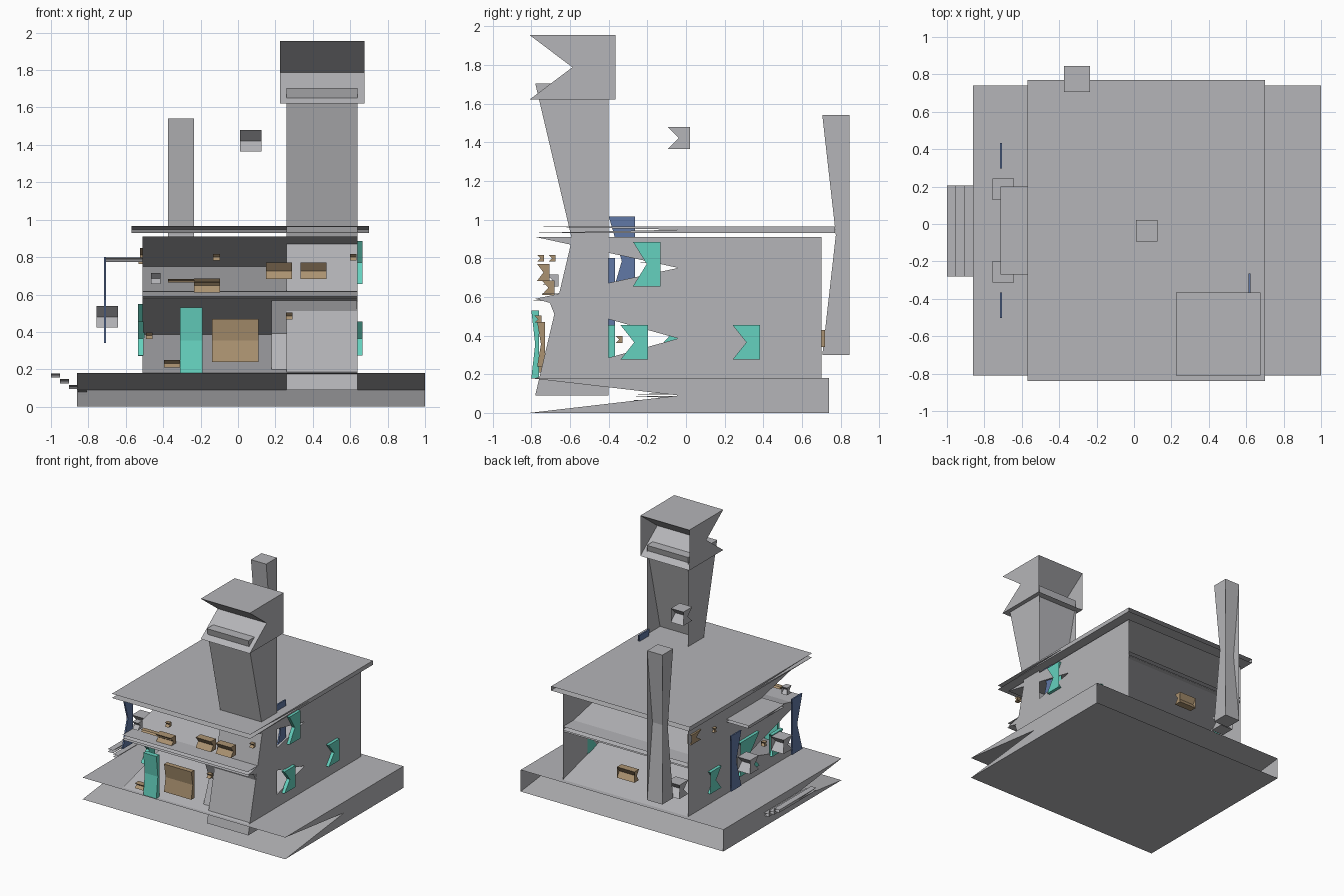
import bpy
import bmesh

old = bpy.data.objects.get("Cube")
if old:
    bpy.data.objects.remove(old, do_unlink=True)


def material(name, rgb):
    m = bpy.data.materials.new(name)
    m.use_nodes = True
    m.diffuse_color = (*rgb, 1)
    m.node_tree.nodes["Principled BSDF"].inputs["Base Color"].default_value = (*rgb, 1)
    return m


GREY = material("wall grey", (0.46, 0.46, 0.48))
TAN = material("timber tan", (0.41, 0.29, 0.165))
TEAL = material("teal glass", (0.13, 0.64, 0.52))
BLUE = material("post blue", (0.12, 0.19, 0.38))


def crossed_box(name, mat, x, y, z):
    """Box with two crossing diagonal sheets in place of its front and back."""
    bm = bmesh.new()
    mid = (sum(y) / 2, sum(z) / 2)
    profile = [(y[0], z[0]), (y[1], z[0]), (y[1], z[1]), (y[0], z[1]), mid]
    a, b = [[bm.verts.new((px, py, pz)) for py, pz in profile] for px in x]
    bm.faces.new(a[::-1])
    bm.faces.new(b)
    for i, j in ((0, 1), (2, 3), (3, 4), (4, 0), (1, 4), (4, 2)):
        bm.faces.new((a[i], a[j], b[j], b[i]))
    mesh = bpy.data.meshes.new(name)
    bm.to_mesh(mesh)
    bm.free()
    mesh.materials.append(mat)
    ob = bpy.data.objects.new(name, mesh)
    bpy.context.collection.objects.link(ob)
    return ob


def span(centre, size):
    return (centre - size / 2, centre + size / 2)


# Base, storeys and roof
HOUSE_X, HOUSE_Y = (-0.51, 0.64), (-0.78, 0.70)
crossed_box("base", GREY, (-0.86, 1.0), (-0.81, 0.74), (0, 0.18))
crossed_box("lower_storey", GREY, HOUSE_X, HOUSE_Y, (0.18, 0.59))
crossed_box("upper_storey", GREY, HOUSE_X, HOUSE_Y, (0.59, 0.91))
crossed_box("floor_band", GREY, HOUSE_X, (-0.79, 0.70), (0.58, 0.62))
crossed_box("roof", GREY, (-0.57, 0.70), (-0.84, 0.77), (0.93, 0.965))

# Tower, its cap, the bay beside it and the chimney
crossed_box("tower", GREY, (0.26, 0.64), (-0.78, -0.40), (0.09, 1.705))
crossed_box("tower_cap", GREY, (0.225, 0.675), (-0.81, -0.365), (1.62, 1.955))
crossed_box("bay", GREY, (0.18, 0.637), (-0.71, -0.56), (0.20, 0.585))
crossed_box("chimney", GREY, (-0.375, -0.235), (0.705, 0.845), (0.30, 1.54))

# Lamp blocks
for name, cx, cy, cz in (("roof", 0.067, -0.037, 1.422), ("side_back", -0.70, 0.185, 0.48),
                         ("side_front", -0.70, -0.255, 0.48), ("rear", -0.37, 0.64, 0.36)):
    crossed_box(name + "_lamp", GREY, span(cx, 0.115), span(cy, 0.115), span(cz, 0.115))
crossed_box("balcony_block", GREY, (-0.465, -0.415), (-0.72, -0.66), (0.655, 0.715))

# Side porch: canopy, posts and steps
crossed_box("canopy", GREY, (-0.715, -0.51), (-0.27, 0.20), (0.775, 0.797))
for name, cx, cy, cz in (("front", -0.711, -0.435, 0.57), ("back", -0.711, 0.365, 0.57),
                         ("roof", 0.618, -0.332, 0.785)):
    crossed_box(name + "_post", BLUE, span(cx, 0.012), span(cy, 0.135), span(cz, 0.46))
for i in range(4):
    left = -1 + i * 0.048
    crossed_box(f"step_{i + 1}", GREY, (left, left + 0.048), (-0.28, 0.205),
                (0.155 - i * 0.03, 0.177 - i * 0.03))

# Teal doors and windows
crossed_box("front_door", TEAL, (-0.31, -0.19), (-0.80, -0.76), (0.18, 0.53))
crossed_box("side_door", TEAL, (-0.535, -0.50), (-0.20, 0.05), (0.27, 0.55))
RIGHT, LEFT = (0.635, 0.665), (-0.535, -0.505)
for name, x, cy, cz, h in (("upper", RIGHT, -0.203, 0.77, 0.23), ("lower_front", RIGHT, -0.268, 0.365, 0.18),
                           ("lower_back", RIGHT, 0.312, 0.365, 0.18), ("side_back", LEFT, 0.37, 0.365, 0.18),
                           ("side_front", LEFT, -0.44, 0.365, 0.18)):
    crossed_box(name + "_window", TEAL, x, span(cy, 0.143), span(cz, h))

# Timber panel, shutters and small fittings
crossed_box("front_panel", TAN, (-0.14, 0.11), (-0.77, -0.73), (0.24, 0.47))
for name, cx in (("left", 0.22), ("right", 0.403)):
    crossed_box(name + "_shutter", TAN, span(cx, 0.14), (-0.77, -0.705), (0.683, 0.77))
crossed_box("balcony_box", TAN, (-0.235, -0.095), (-0.745, -0.68), (0.61, 0.685))
crossed_box("balcony_bar", TAN, (-0.375, -0.095), (-0.74, -0.70), (0.665, 0.682))
crossed_box("rear_shutter", TAN, (-0.03, 0.13), (0.66, 0.72), (0.34, 0.43))
crossed_box("corner_shutter", TAN, (-0.525, -0.49), (0.55, 0.68), (0.77, 0.85))
crossed_box("doorstep_box", TAN, (-0.395, -0.305), (-0.79, -0.74), (0.21, 0.25))
for name, cx, cy, cz in (("balcony_a", -0.115, -0.752, 0.80), ("balcony_b", 0.617, -0.692, 0.80),
                         ("tower", 0.275, -0.765, 0.485), ("porch", -0.475, -0.345, 0.38),
                         ("side", -0.515, 0.37, 0.78)):
    crossed_box(name + "_fitting", TAN, span(cx, 0.035), span(cy, 0.035), span(cz, 0.035))
